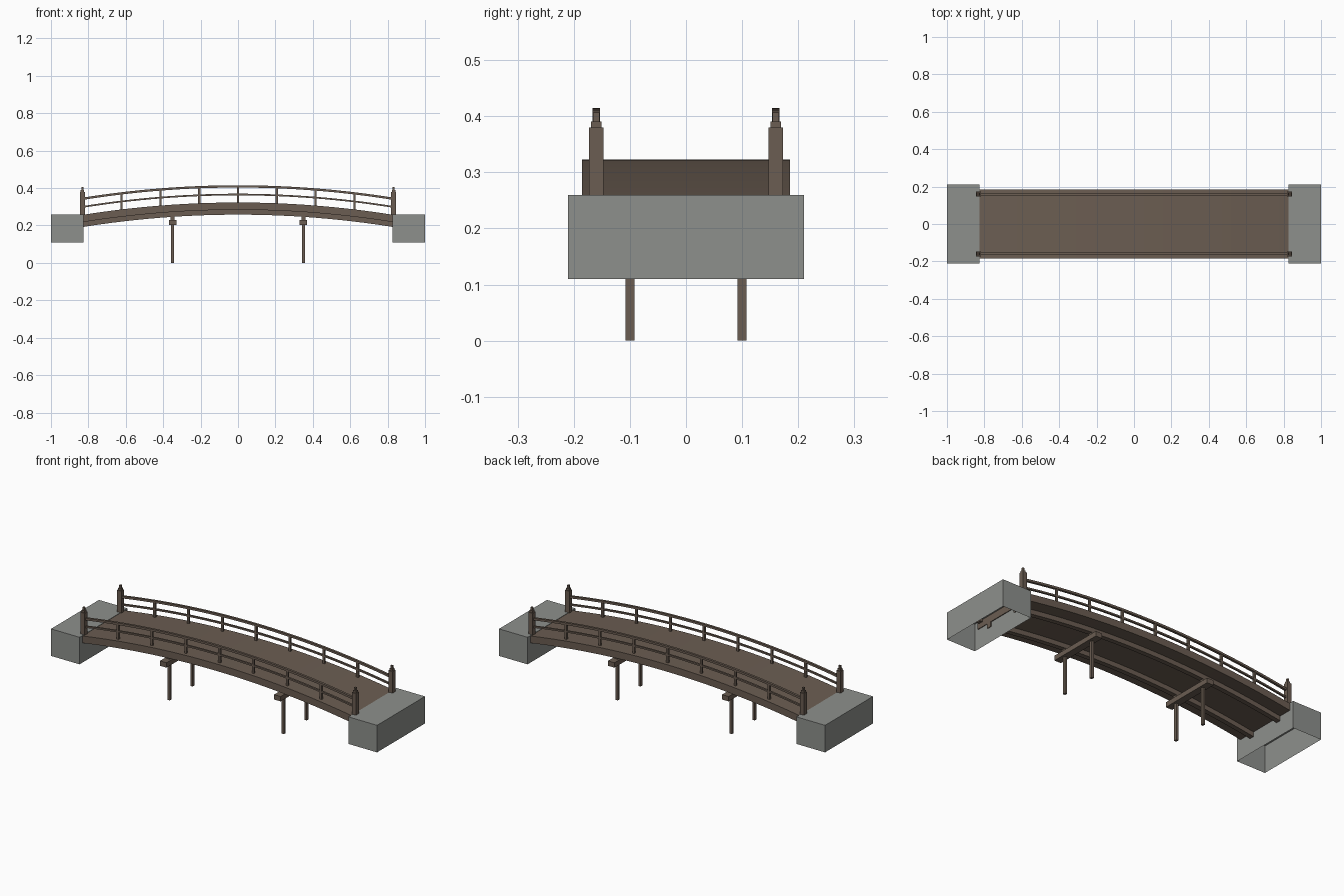
import bpy
import bmesh

if "Cube" in bpy.data.objects:
    bpy.data.objects.remove(bpy.data.objects["Cube"], do_unlink=True)

HALF = 0.83      # half span of the arch
RISE = 0.066     # height of the arch
SEGMENTS = 32


def material(name, colour):
    mat = bpy.data.materials.new(name)
    mat.use_nodes = True
    mat.diffuse_color = (*colour, 1)
    mat.node_tree.nodes["Principled BSDF"].inputs["Base Color"].default_value = (*colour, 1)
    return mat


wood = material("weathered_wood", (0.147, 0.110, 0.084))
stone = material("grey_stone", (0.270, 0.280, 0.265))


def finish(name, bm, mat):
    bmesh.ops.recalc_face_normals(bm, faces=bm.faces)
    mesh = bpy.data.meshes.new(name)
    bm.to_mesh(mesh)
    bm.free()
    mesh.materials.append(mat)
    obj = bpy.data.objects.new(name, mesh)
    bpy.context.collection.objects.link(obj)
    return obj


def box(name, x, y, z, mat=wood, open_bottom=False):
    """Box from (min, max) ranges along each axis."""
    bm = bmesh.new()
    bmesh.ops.create_cube(bm, size=1)
    for v in bm.verts:
        v.co = [(r[0] + r[1]) / 2 + c * (r[1] - r[0]) for c, r in zip(v.co, (x, y, z))]
    if open_bottom:
        bm.normal_update()
        low = [f for f in bm.faces if f.normal.z < -0.5]
        bmesh.ops.delete(bm, geom=low, context='FACES_ONLY')
    return finish(name, bm, mat)


def around(centre, half):
    return (centre - half, centre + half)


def drop(x):
    return RISE * (x / HALF) ** 2


def arched_beam(name, y, z):
    """Rectangular section swept along the arch; z is the range at mid span."""
    bm = bmesh.new()
    rings = []
    for i in range(SEGMENTS + 1):
        x = HALF * (2 * i / SEGMENTS - 1)
        corners = ((y[0], z[0]), (y[1], z[0]), (y[1], z[1]), (y[0], z[1]))
        rings.append([bm.verts.new((x, cy, cz - drop(x))) for cy, cz in corners])
    for a, b in zip(rings, rings[1:]):
        for k in range(4):
            n = (k + 1) % 4
            bm.faces.new((a[k], a[n], b[n], b[k]))
    bm.faces.new(rings[0])
    bm.faces.new(rings[-1])
    return finish(name, bm, wood)


# Walking deck
arched_beam("deck", (-0.185, 0.185), (0.284, 0.323))

for side, label in ((-1, "right"), (1, "left")):
    # Abutments: hollow stone blocks without a floor
    box(f"{label}_abutment", around(side * 0.9125, 0.0875), (-0.21, 0.21),
        (0.11, 0.26), stone, open_bottom=True)

    # Trestle: cap beam, two posts and bearing blocks under the girders
    tx = side * 0.35
    box(f"{label}_trestle_cap", around(tx, 0.02), (-0.155, 0.155), (0.203, 0.23))
    for y, where in ((-0.1, "front"), (0.1, "back")):
        box(f"{label}_{where}_trestle_post", around(tx, 0.007), around(y, 0.008), (0, 0.205))
        box(f"{label}_{where}_bearing_block", around(tx, 0.01), around(y, 0.012), (0.23, 0.255))

for side, label in ((-1, "front"), (1, "back")):
    # Girder and handrails following the arch
    ry = side * 0.16
    arched_beam(f"{label}_girder", around(side * 0.1, 0.013), (0.258, 0.284))
    arched_beam(f"{label}_top_rail", around(ry, 0.0065), (0.403, 0.415))
    arched_beam(f"{label}_middle_rail", around(ry, 0.005), (0.361, 0.370))

    # Balusters between the end posts
    for i in range(-3, 4):
        x = i * HALF / 4
        box(f"{label}_baluster_{i + 4}", around(x, 0.006), around(ry, 0.005),
            (0.318 - drop(x), 0.408 - drop(x)))

    # End posts with stepped finials
    for end, which in ((-1, "right"), (1, "left")):
        px = end * 0.832
        for part, half, z in (("post", 0.013, (0.245, 0.38)),
                              ("post_collar", 0.009, (0.38, 0.391)),
                              ("post_finial", 0.0055, (0.391, 0.407))):
            box(f"{label}_{which}_{part}", around(px, half), around(ry, half), z)
